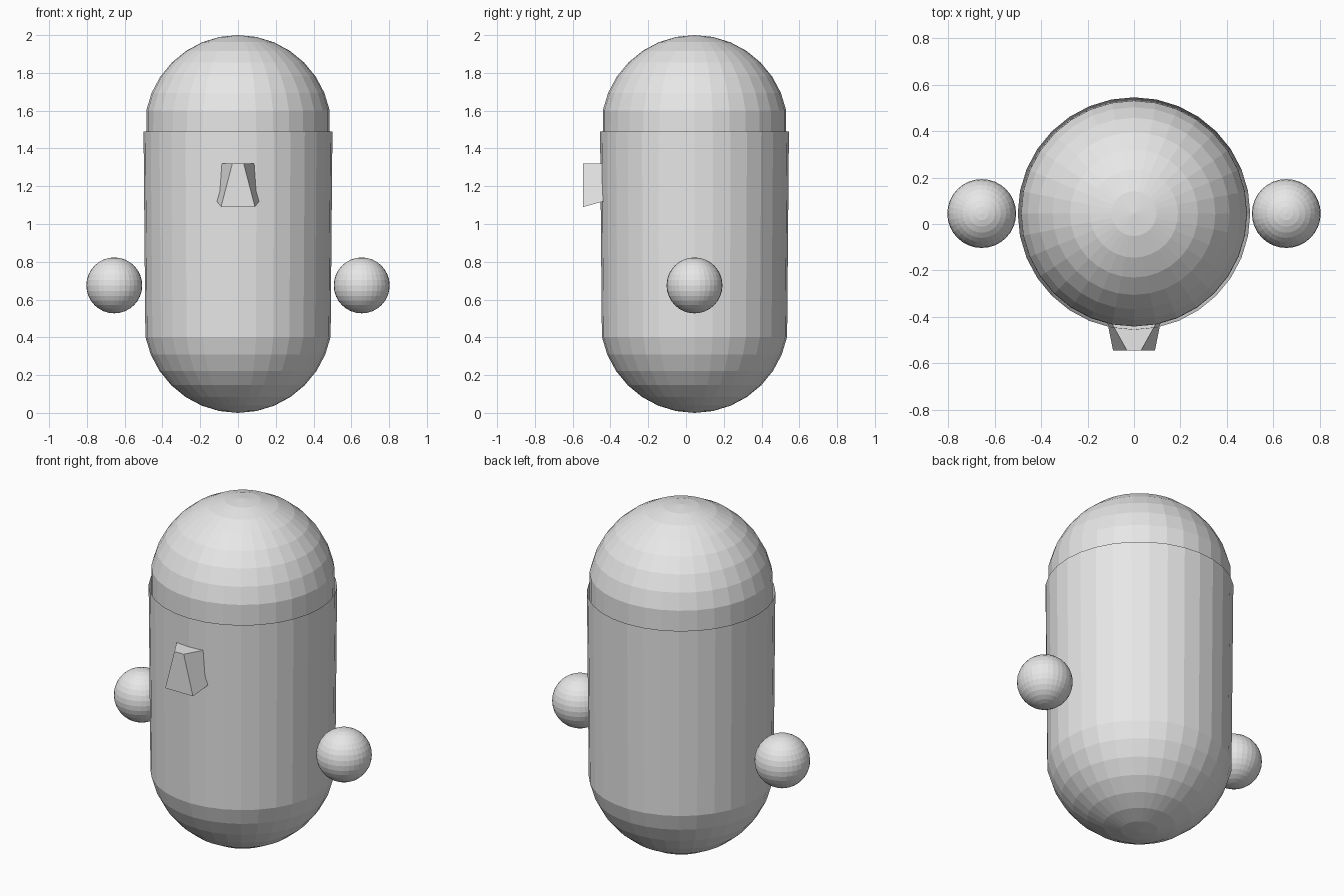
import bpy, bmesh, math

if "Cube" in bpy.data.objects:
    bpy.data.objects.remove(bpy.data.objects["Cube"])

SEGMENTS, RINGS = 32, 16
BODY_Y = 0.045

grey = bpy.data.materials.new("light_grey")
grey.diffuse_color = (0.8, 0.8, 0.8, 1)
grey.use_nodes = True
grey.node_tree.nodes["Principled BSDF"].inputs["Base Color"].default_value = grey.diffuse_color


def finish(name, bm):
    bmesh.ops.recalc_face_normals(bm, faces=bm.faces)
    mesh = bpy.data.meshes.new(name)
    bm.to_mesh(mesh)
    bm.free()
    mesh.materials.append(grey)
    obj = bpy.data.objects.new(name, mesh)
    bpy.context.collection.objects.link(obj)
    return obj


def lathe(name, profile):
    """Flat-shaded turned shell; the first profile point is the pole."""
    bm = bmesh.new()
    pole = bm.verts.new((0, BODY_Y, profile[0][1]))
    rows = []
    for r, z in profile[1:]:
        rows.append([bm.verts.new((r * math.cos(a), BODY_Y + r * math.sin(a), z))
                     for a in (math.tau * i / SEGMENTS for i in range(SEGMENTS))])
    for i in range(SEGMENTS):
        j = (i + 1) % SEGMENTS
        bm.faces.new((pole, rows[0][i], rows[0][j]))
        for upper, lower in zip(rows, rows[1:]):
            bm.faces.new((upper[i], lower[i], lower[j], upper[j]))
    return finish(name, bm)


def dome(radius, centre, sign):
    """Half-round profile from the pole to the last ring before the equator."""
    angles = [math.pi * i / RINGS for i in range(RINGS // 2)]
    return [(radius * math.sin(a), centre + sign * radius * math.cos(a)) for a in angles]


# Body cup with an open lip, and the domed head that slides into it
lathe("body", dome(0.5, 0.5, -1) + [(0.5, 1.49)])
lathe("head", dome(0.495, 1.505, 1) + [(0.488, 0.5)])

# Floating round hands
for side, x in (("left", 0.655), ("right", -0.655)):
    bm = bmesh.new()
    bmesh.ops.create_uvsphere(bm, u_segments=SEGMENTS, v_segments=RINGS, radius=0.148)
    bmesh.ops.translate(bm, verts=bm.verts, vec=(x, BODY_Y, 0.675))
    finish(side + "_hand", bm)

# Wedge nose: narrow at the top, wider at the bottom, set into the body
bm = bmesh.new()
loops = []
for y, z, w in ((-0.545, 1.32, 0.03), (-0.545, 1.09, 0.09),
                (-0.41, 1.127, 0.117), (-0.41, 1.32, 0.105)):
    loops.append([bm.verts.new((s * w, y, z)) for s in (-1, 1)])
for a, b in zip(loops, loops[1:] + loops[:1]):
    bm.faces.new((a[0], b[0], b[1], a[1]))
for s in (0, 1):
    bm.faces.new([loop[s] for loop in loops])
finish("nose", bm)
